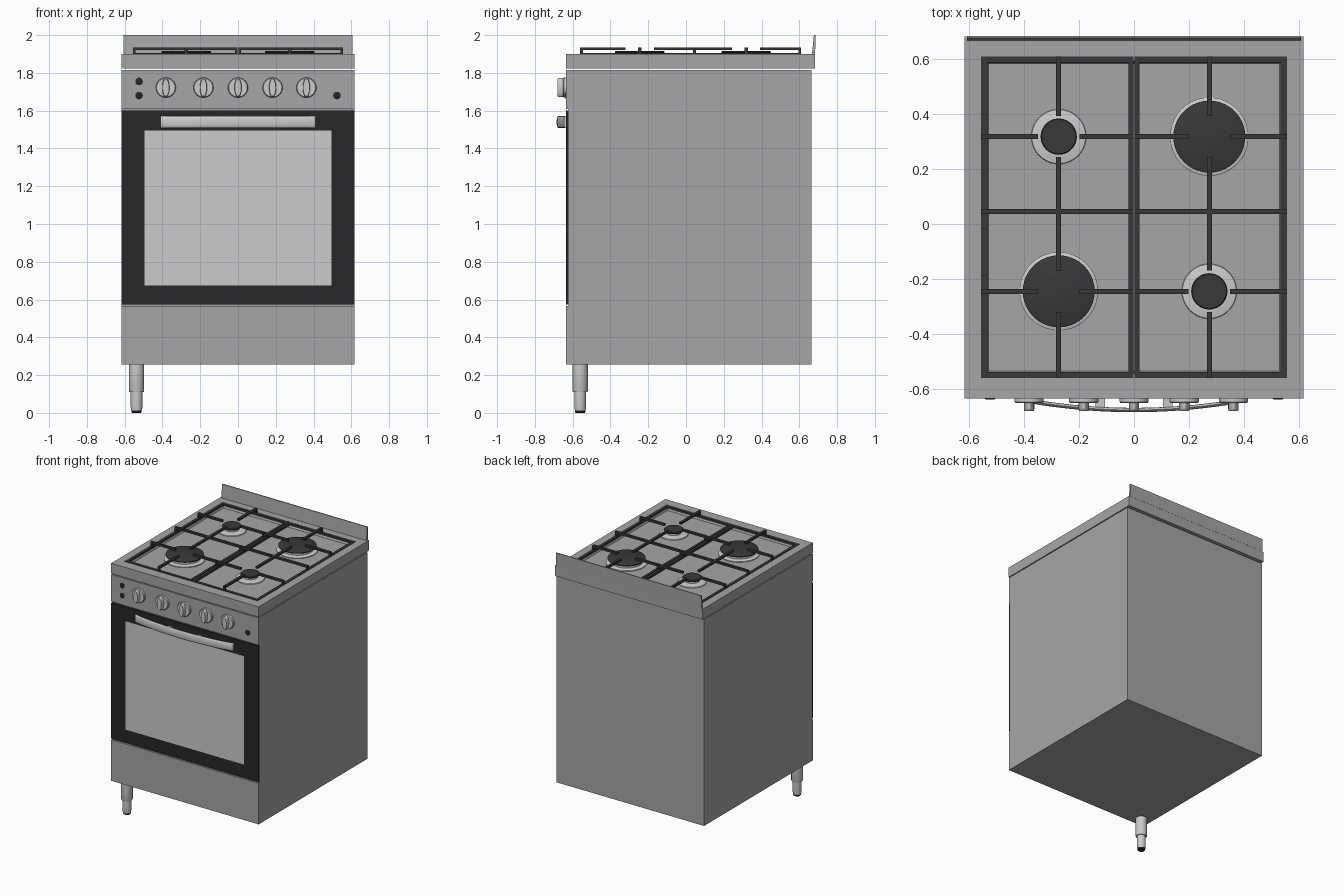
import bpy, bmesh, math
from mathutils import Matrix, Vector

if "Cube" in bpy.data.objects:
    bpy.data.objects.remove(bpy.data.objects["Cube"])


def material(name, v):
    m = bpy.data.materials.new(name)
    m.diffuse_color = (v, v, v, 1)
    m.use_nodes = True
    m.node_tree.nodes["Principled BSDF"].inputs["Base Color"].default_value = m.diffuse_color
    return m


STEEL = material("steel", 0.38)
LIGHT = material("light_metal", 0.55)
GLASS = material("window_glass", 0.75)
BLACK = material("black_enamel", 0.02)
IRON = material("cast_iron", 0.04)


def finish(name, bm, mat, smooth=False):
    bmesh.ops.recalc_face_normals(bm, faces=bm.faces)
    me = bpy.data.meshes.new(name)
    bm.to_mesh(me)
    bm.free()
    ob = bpy.data.objects.new(name, me)
    bpy.context.collection.objects.link(ob)
    me.materials.append(mat)
    if smooth:
        bpy.ops.object.select_all(action='DESELECT')
        ob.select_set(True)
        bpy.context.view_layer.objects.active = ob
        bpy.ops.object.shade_smooth_by_angle(angle=math.radians(35))
    return ob


def loft(name, rings, mat, smooth=False):
    """Skin closed rings of equal point count and cap both ends."""
    bm = bmesh.new()
    vs = [[bm.verts.new(p) for p in r] for r in rings]
    n = len(vs[0])
    for a, b in zip(vs, vs[1:]):
        for i in range(n):
            j = (i + 1) % n
            bm.faces.new((a[i], a[j], b[j], b[i]))
    bm.faces.new(vs[0])
    bm.faces.new(vs[-1])
    return finish(name, bm, mat, smooth)


def boxes(name, specs, mat):
    """Several boxes in one object, each (x0, x1, y0, y1, z0, z1)."""
    bm = bmesh.new()
    for x0, x1, y0, y1, z0, z1 in specs:
        c = Vector((x0 + x1, y0 + y1, z0 + z1)) / 2
        s = Matrix.Diagonal((abs(x1 - x0), abs(y1 - y0), abs(z1 - z0), 1))
        bmesh.ops.create_cube(bm, size=1, matrix=Matrix.Translation(c) @ s)
    return finish(name, bm, mat)


def lathe(name, profile, loc, mat, front=False, sx=1.0, n=40):
    """Turn (radius, height) pairs about z, or about -y when front is set."""
    rot = Matrix.Rotation(math.pi / 2, 4, 'X') if front else Matrix()
    m = Matrix.Translation(loc) @ rot
    rings = [[m @ Vector((sx * r * math.cos(2 * math.pi * i / n),
                          r * math.sin(2 * math.pi * i / n), h)) for i in range(n)]
             for r, h in profile]
    return loft(name, rings, mat, True)


def rect(x, y0, y1, z):
    return [(-x, y0, z), (x, y0, z), (x, y1, z), (-x, y1, z)]


# Carcass and front panels
W = 0.617
boxes("oven_body", [(-W, W, -0.622, 0.665, 0.255, 1.815)], STEEL)
boxes("drawer_front", [(-W, W, -0.634, -0.622, 0.255, 0.565)], STEEL)
boxes("oven_door", [(-W, W, -0.634, -0.622, 0.575, 1.6)], BLACK)
boxes("door_window", [(-0.496, 0.496, -0.636, -0.63, 0.675, 1.495)], GLASS)
boxes("control_panel", [(-W, W, -0.634, -0.622, 1.61, 1.815)], STEEL)

# Hob tray with a shallow recess
loft("hob_top", [rect(W, -0.635, 0.683, 1.822), rect(W, -0.635, 0.683, 1.9),
                 rect(0.54, -0.545, 0.594, 1.9), rect(0.53, -0.535, 0.584, 1.875)], STEEL)

# Leaning splash guard at the back
loft("splash_guard", [rect(0.607, 0.667, 0.684, 1.9), rect(0.607, 0.677, 0.685, 2.0)], STEEL)

# Bowed door handle with brackets
rings = []
for i in range(25):
    x = -0.41 + 0.82 * i / 24
    y = -0.677 + 0.038 * (x / 0.41) ** 2
    rings.append([(x, y + 0.008 * math.sin(a), 1.54 + 0.031 * math.cos(a))
                  for a in [2 * math.pi * k / 16 for k in range(16)]])
loft("door_handle", rings, LIGHT, True)
boxes("handle_brackets", [(s * 0.105, s * 0.14, -0.672, -0.63, 1.525, 1.555) for s in (-1, 1)], LIGHT)

# Control knobs
for i, x in enumerate((-0.382, -0.183, 0, 0.183, 0.362)):
    lathe(f"knob_base_{i + 1}", [(0.053, 0), (0.053, 0.015), (0.049, 0.02)],
          (x, -0.632, 1.722), LIGHT, front=True)
    lathe(f"knob_grip_{i + 1}", [(0.05, 0), (0.05, 0.022), (0.045, 0.028)],
          (x, -0.652, 1.722), LIGHT, front=True, sx=0.38, n=28)

# Push buttons
for i, (x, z) in enumerate(((-0.524, 1.755), (-0.524, 1.68), (0.524, 1.68))):
    lathe(f"button_{i + 1}", [(0.02, 0), (0.02, 0.004), (0.015, 0.007)],
          (x, -0.632, z), BLACK, front=True, n=24)

# Burners: large at front left and back right, small at the others
BX, BACK, FRONT = 0.274, 0.318, -0.245
for name, x, y, big in (("front_left", -BX, FRONT, True), ("back_right", BX, BACK, True),
                        ("back_left", -BX, BACK, False), ("front_right", BX, FRONT, False)):
    if big:
        base = [(0.143, 0), (0.143, 0.006), (0.135, 0.01), (0.112, 0.011), (0.112, 0.032)]
        r = 0.131
    else:
        base = [(0.1, 0), (0.098, 0.006), (0.07, 0.012), (0.052, 0.013), (0.052, 0.032)]
        r = 0.066
    lathe("burner_base_" + name, base, (x, y, 1.875), LIGHT)
    lathe("burner_cap_" + name, [(r * 0.95, 0), (r, 0.003), (r, 0.009), (r * 0.94, 0.013)],
          (x, y, 1.904), IRON)

# Pan supports: low frame, raised fingers, and feet joining them
Y0, Y1, MID, XO, XI = -0.56, 0.61, 0.045, 0.556, 0.002
T, H, GAP = 0.022, 0.009, 0.075
LO, Z0, Z1 = 1.888, 1.92, 1.935
for side, s in (("left", -1), ("right", 1)):
    def bar(xa, xb, ya, yb, za, zb):
        return (s * xa, s * xb, ya, yb, za, zb)
    parts = [bar(XI, XO, Y0, Y0 + T, LO, 1.904), bar(XI, XO, Y1 - T, Y1, LO, 1.904),
             bar(XI, XI + T - 0.004, Y0, Y1, LO, 1.904), bar(XO - T, XO, Y0, Y1, LO, 1.904)]
    # lengthwise fingers
    for a, b in ((Y0, FRONT - GAP), (FRONT + GAP, BACK - GAP), (BACK + GAP, Y1)):
        parts.append(bar(BX - H, BX + H, a, b, Z0, Z1))
    for a in (Y0, Y1 - 0.014):
        parts.append(bar(BX - H, BX + H, a, a + 0.014, LO, Z1))
    # crosswise bar and fingers
    parts.append(bar(XI, XO, MID - H, MID + H, Z0, Z1))
    for y in (FRONT, BACK):
        parts.append(bar(XI, BX - GAP, y - H, y + H, Z0, Z1))
        parts.append(bar(BX + GAP, XO, y - H, y + H, Z0, Z1))
    for y in (FRONT, MID, BACK):
        for x in (XI, XO - 0.014):
            parts.append(bar(x, x + 0.014, y - H, y + H, LO, Z1))
    boxes("pan_support_" + side, parts, IRON)

# Single adjustable leg at front left
L = (-0.537, -0.56, 0)
lathe("leg_upper", [(0.038, 0.11), (0.04, 0.115), (0.04, 0.256)], L, LIGHT, n=32)
lathe("leg_lower", [(0.028, 0.012), (0.031, 0.03), (0.031, 0.112)], L, LIGHT, n=32)
lathe("leg_foot", [(0.024, 0), (0.027, 0.004), (0.027, 0.014)], L, BLACK, n=32)
